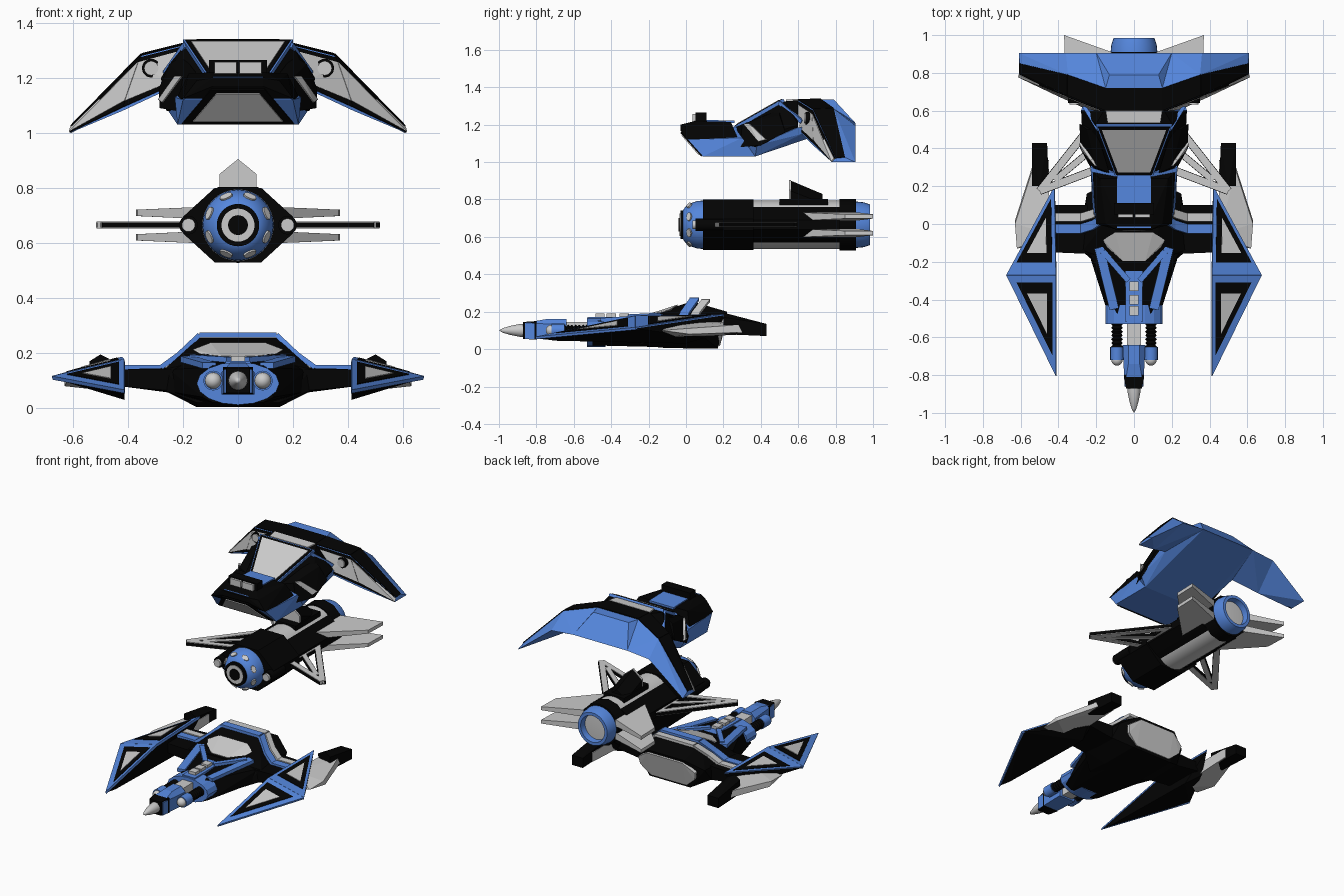
import bpy, bmesh, math
from mathutils import Vector, geometry
from itertools import product

if "Cube" in bpy.data.objects:
    bpy.data.objects.remove(bpy.data.objects["Cube"])

def material(name, c):
    m = bpy.data.materials.new(name)
    m.diffuse_color = (*c, 1)
    m.use_nodes = True
    m.node_tree.nodes["Principled BSDF"].inputs["Base Color"].default_value = m.diffuse_color
    return m

BLUE = material("blue", (0.09, 0.24, 0.72))
BLACK = material("black", (0.001, 0.001, 0.001))
GREY = None

def finish(bm, name, mat, mirror, smooth=False):
    bmesh.ops.recalc_face_normals(bm, faces=bm.faces)
    me = bpy.data.meshes.new(name)
    bm.to_mesh(me)
    bm.free()
    ob = bpy.data.objects.new(name, me)
    bpy.context.collection.objects.link(ob)
    if mat:
        me.materials.append(mat)
    if mirror:
        ob.modifiers.new("mirror", 'MIRROR').use_mirror_merge = False
    if smooth:
        bpy.ops.object.select_all(action='DESELECT')
        ob.select_set(True)
        bpy.context.view_layer.objects.active = ob
        bpy.ops.object.shade_smooth_by_angle(angle=math.radians(35))
    return ob

def hull(name, pts, mat, mirror=False):
    bm = bmesh.new()
    for p in pts:
        bm.verts.new(p)
    bmesh.ops.convex_hull(bm, input=bm.verts[:])
    bmesh.ops.delete(bm, geom=[v for v in bm.verts if not v.link_faces], context='VERTS')
    bmesh.ops.dissolve_limit(bm, angle_limit=0.02, verts=bm.verts[:], edges=bm.edges[:])
    return finish(bm, name, mat, mirror)

def sym(pts):
    return pts + [(-p[0], *p[1:]) for p in reversed(pts)]

def box(name, xs, ys, zs, mat, mirror=False):
    return hull(name, list(product(xs, ys, zs)), mat, mirror)

def plate(name, pts, mat, t=0.015, mirror=False, scale=1.0):
    # flat convex panel, optionally shrunk towards its middle
    pts = [Vector(p) for p in pts]
    c = sum(pts, Vector()) / len(pts)
    n = geometry.normal(pts) * t / 2
    pts = [c + (p - c) * scale for p in pts]
    return hull(name, [p + n for p in pts] + [p - n for p in pts], mat, mirror)

def bar(name, a, b, w, t, mat, mirror=True):
    a, b = Vector(a), Vector(b)
    s = (b - a).cross(Vector((0, 0, 1))).normalized() * w / 2
    return plate(name, [a - s, a + s, b + s, b - s], mat, t, mirror)

def lathe(name, profile, x, z, mat, seg=32, mirror=False):
    # profile of (radius, y) turned about a line along y
    bm = bmesh.new()
    rings = [[bm.verts.new((x + r * math.cos(2 * math.pi * i / seg), y,
                            z + r * math.sin(2 * math.pi * i / seg))) for i in range(seg)]
             for r, y in profile]
    for a, b in zip(rings, rings[1:]):
        for i in range(seg):
            j = (i + 1) % seg
            bm.faces.new((a[i], a[j], b[j], b[i]))
    bmesh.ops.remove_doubles(bm, verts=bm.verts[:], dist=1e-5)
    return finish(bm, name, mat, mirror, True)

# ---------- upper craft: cockpit with drooping wing ----------
F = [(.27, .62, 1.15), (.42, .69, 1.08), (.61, .78, 1.0)]
R1 = [(.15, .60, 1.33), (.35, .68, 1.28), (.605, .80, 1.02)]
R2 = [(.15, .72, 1.335), (.35, .79, 1.285), (.605, .85, 1.025)]
B = [(.2, .905, 1.21), (.36, .905, 1.195), (.61, .905, 1.0)]
hull("wing_centre", sym([F[0], R1[0], R2[0], B[0], (.13, .79, 1.335)]), BLUE)
for i, part in enumerate(("inner", "outer")):
    j = i + 1
    hull("wing_" + part, [F[i], R1[i], R2[i], B[i], F[j], R1[j], R2[j], B[j]], BLUE, True)
    plate("wing_top_panel_" + part, [R1[i], R1[j], R2[j], R2[i]], BLACK, .01, True)
    front = [F[i], F[j], R1[j], R1[i]]
    # the panels of both halves meet at the elbow
    lo, hi = [Vector(p) for p in (F[i], F[j])], [Vector(p) for p in (R1[i], R1[j])]
    for nm, m, t, a, b in (("rim", BLACK, .012, .07, .97), ("panel", GREY, .018, .18, .88)):
        plate(f"wing_front_{nm}_{part}", [lo[0].lerp(hi[0], a), lo[1].lerp(hi[1], a),
                                          lo[1].lerp(hi[1], b), lo[0].lerp(hi[0], b)], m, t, True)
plate("wing_top_centre", sym([R1[0], R2[0]]), BLACK, .012)
plate("canopy_top", sym([(.14, .535, 1.326), (.15, .6, 1.33)]), GREY, .016)
lathe("wing_lamp_ring", [(0, .67), (.034, .67), (.034, .64), (0, .64)], .315, 1.235, BLACK, 20, True)
lathe("wing_lamp", [(0, .66), (.026, .66), (.026, .632), (0, .632)], .315, 1.235, GREY, 20, True)

hull("cockpit_belly", sym([(.1, -.02, 1.17), (.2, .01, 1.12), (.22, .09, 1.03), (.22, .37, 1.03),
                           (.23, .3, 1.13), (.1, .27, 1.19)]), BLUE)
hull("cockpit_hood", sym([(.09, -.03, 1.17), (.09, -.03, 1.2), (.2, 0, 1.125), (.225, .28, 1.12),
                          (.18, .24, 1.215), (.1, .05, 1.22), (.15, 0, 1.19)]), BLACK)
hull("cockpit_floor", sym([(.22, .37, 1.03), (.27, .62, 1.15), (.26, .38, 1.09), (.28, .6, 1.185),
                           (.2, .28, 1.1), (.2, .9, 1.21)]), BLUE)
hull("cockpit_rear", sym([(.26, .37, 1.08), (.27, .6, 1.17), (.27, .4, 1.13), (.28, .6, 1.2),
                          (.1, .26, 1.17), (.2, .53, 1.325), (.16, .6, 1.33), (.21, .3, 1.1)]), BLACK)
chin = sym([(.1, -.025, 1.165), (.21, .09, 1.035)])
plate("chin_rim", chin, BLACK, .02, scale=.97)
plate("chin_panel", chin, GREY, .03, scale=.78)
hull("cockpit_side", [(.225, .29, 1.08), (.285, .40, 1.09), (.288, .53, 1.16), (.25, .5, 1.25),
                      (.13, .27, 1.19), (.2, .3, 1.2), (.2, .5, 1.28)], BLACK, True)
plate("side_slit", [(.20, .31, 1.205), (.225, .34, 1.205), (.285, .43, 1.12), (.27, .39, 1.11)], GREY, .015, True)
bar("cockpit_side_rim", (.19, .5, 1.318), (.262, .62, 1.215), .02, .02, BLUE)
canopy = sym([(.1, .26, 1.18), (.2, .525, 1.33)])
for nm, m, t, s in (("frame", BLUE, .02, 1), ("seal", BLACK, .028, .95), ("glass", GREY, .034, .85)):
    plate("canopy_" + nm, canopy, m, t, scale=s)
plate("hood_strip", sym([(.09, .11, 1.218), (.09, .26, 1.215)]), BLUE, .014)
box("sight_block", (-.105, .105), (.05, .11), (1.19, 1.265), BLACK)
box("sight_window", (.006, .085), (.035, .08), (1.204, 1.258), GREY, True)
box("nose_top", (-.09, .09), (-.022, .03), (1.18, 1.204), BLUE)

# ---------- middle craft: round engine pod ----------
Z = .665
lathe("pod_dome", [(0, -.02), (.07, -.02), (.095, -.005), (.115, .025), (.127, .06), (.13, .1), (0, .1)], 0, Z, BLUE)
for nm, r, y, m in (("outer", .077, -.03, BLACK), ("ring", .06, -.034, GREY), ("core", .036, -.04, BLACK)):
    lathe("eye_" + nm, [(0, .02), (r, .02), (r, y), (0, y)], 0, Z, m)
for k in range(8):
    a = math.pi * (k + .5) / 4
    rad, tan = Vector((math.cos(a), 0, math.sin(a))), Vector((-math.sin(a), 0, math.cos(a)))
    slope = (rad * .6 + Vector((0, .8, 0))).normalized()
    c = Vector((0, .018, Z)) + rad * .110
    plate("dome_port", [c + tan * .024 * math.cos(q) + slope * .015 * math.sin(q)
                        for q in [i * math.pi / 6 for i in range(12)]], GREY, .014)
lathe("pod_body", [(0, .09), (.13, .09), (.13, .85), (0, .85)], 0, Z, GREY)
section = sym([(.085, .53), (.2, .635), (.2, .695), (.085, .8)])
hull("pod_front_block", [(x, y, z) for x, z in section for y in (.09, .36)], BLACK)
hull("pod_side_block", [(x, y, z) for x, z in ((.09, .57), (.09, .76), (.125, .59), (.125, .74), (.19, .64), (.19, .69))
                        for y in (.36, .82)], BLACK, True)
box("pod_saddle", (-.075, .075), (.5, .76), (.7, .803), BLACK)
lathe("pod_rear_ring", [(0, .82), (.138, .82), (.138, .91), (0, .91)], 0, Z, BLACK, 12)
lathe("nozzle", [(.1, .9), (.125, .9), (.12, .95), (.108, .985), (.088, .985), (.083, .94)], 0, Z, BLUE)
lathe("nozzle_core", [(0, .89), (.09, .89), (.085, .945), (0, .95)], 0, Z, GREY)
lathe("gun_ring", [(0, .2), (.034, .2), (.034, .05), (0, .05)], .18, Z, BLACK, 20, True)
lathe("gun_barrel", [(0, .1), (.024, .1), (.024, .035), (0, .035)], .18, Z, GREY, 20, True)
fin = sym([(.068, 0, .78), (.068, 0, .85)]) + [(0, 0, .905)]
hull("top_fin", [(x, y, z if z < .8 else z - (y - .55) * .42) for x, _, z in fin for y in (.56, .73)], BLACK)
hull("top_fin_face", [(x, y, z) for x, _, z in fin for y in (.55, .562)], GREY)
for s, nm in ((1, "upper"), (-1, "lower")):
    hull("rear_fin_" + nm, [(x, y, Z + s * h) for x, y, lo, hi in
         ((.09, .58, .02, .068), (.09, .9, .02, .068), (.365, .85, .033, .056), (.37, 1, .033, .056))
         for h in (lo, hi)], GREY, True)
# forward-swept lattice fins, grey above and below with a black edge
tip, ra, rb, mid = (.5, .175, Z), (.18, .58, Z), (.17, .3, Z), (.18, .43, Z)
for nm, a, b, w in (("rear", ra, tip, .036), ("front", rb, tip, .036), ("root", ra, rb, .05),
                    ("brace", mid, (.42, .23, Z), .03)):
    bar("lattice_" + nm, a, b, w, .026, GREY)
    bar("lattice_edge_" + nm, a, b, w + .006, .018, BLACK)

# ---------- lower craft: hull ----------
hull("hull_core", sym([(.14, .03, .255), (.14, .22, .2), (.22, .02, .18), (.25, .16, .14), (.15, .17, .004),
                       (.26, .1, .06), (.28, -.14, .07), (.27, -.14, .14), (.15, -.1, .005), (.17, -.14, .18),
                       (.1, -.2, .18), (.15, -.25, .02)]), BLACK)
hull("hull_nose", sym([(.25, -.12, .06), (.25, -.12, .14), (.17, -.14, .18), (.13, -.5, .04),
                       (.14, -.36, .12), (.08, -.5, .15), (.1, -.1, .01), (.09, -.5, .02)]), BLACK)
hull("hull_arm", [(.2, -.16, .06), (.2, -.16, .14), (.2, .1, .05), (.2, .1, .15), (.3, -.15, .065),
                  (.43, -.15, .08), (.43, -.15, .14), (.43, .1, .08), (.43, .1, .14)], BLACK, True)
# stripes that arch over the hull and run out along the arms
for nm, m, y, dy, top in (("blue", BLUE, -.05, .05, .266), ("grey", GREY, .012, .045, .258)):
    path = [(.43, y, .148), (.28, y, .148), (.215, y + .02, .195), (.14, y + .07, top), (-.14, y + .07, top)]
    for k, (a, b) in enumerate(zip(path, path[1:])):
        plate("stripe_" + nm, [a, b, (b[0], b[1] + dy, b[2]), (a[0], a[1] + dy, a[2])], m, .018, k < 3)
plate("stern_panel", sym([(.13, .217, .185), (.21, .195, .13), (.2, .185, .08), (.13, .172, .02)]), GREY, .02)
# front deck panel lies on the sloping black core
hull("deck_panel", sym([(.1, -.045, .238), (.165, -.085, .213), (.14, -.125, .198), (.06, -.195, .189),
                        (.1, -.06, .17), (.05, -.18, .16)]), GREY)

# nose frame, blocks and front weapon
bar("nose_rail", (.185, -.125, .178), (.105, -.45, .155), .05, .022, BLUE)
bar("nose_inner_rail", (.165, -.145, .184), (.03, -.3, .176), .03, .02, BLUE)
box("nose_spine", (-.045, .045), (-.52, -.25), (.12, .172), BLUE)
for y in (-.33, -.40, -.46):
    box("spine_block", (-.025, .025), (y - .025, y + .025), (.15, .19), GREY)
collar = [(.15 * math.cos(a), .09 + .078 * math.sin(a)) for a in [i * math.pi / 8 for i in range(16)]]
hull("nose_collar", [(x, y, z) for x, z in collar for y in (-.53, -.43)], BLUE)
lathe("spring", [(.031 if i % 2 else .022, -.66 + i * .01) for i in range(15)], .09, .1, BLACK, 16, True)
lathe("spring_cap", [(0, -.65), (.036, -.65), (.036, -.72), (0, -.72)], .09, .1, BLUE, 16, True)
lathe("spring_ball", [(.03 * math.sin(i * math.pi / 8), -.72 - .03 * math.cos(i * math.pi / 8))
                      for i in range(9)], .09, .1, GREY, 16, True)
box("weapon_shaft", (-.038, .038), (-.66, -.5), (.06, .145), GREY)
hull("weapon_body", sym([(.03, -.64, .162), (.06, -.64, .13), (.06, -.64, .05), (.03, -.74, .162), (.05, -.86, .14),
                         (.05, -.86, .055)]), BLUE)
hull("weapon_muzzle", sym([(.054, -.8, .05), (.054, -.8, .15), (.042, -.872, .055), (.042, -.872, .145)]), BLACK)
lathe("weapon_tip", [(0, -.84), (.036, -.84), (.034, -.89), (.024, -.94), (.012, -.98), (0, -1)], 0, .1, GREY, 24)

# side blades
T, O, R, I = (.412, -.805, .06), (.675, -.27, .11), (.42, .2, .18), (.412, -.27, .172)
hull("blade_underside", [T, O, R, I, (.412, 0, .03), (.412, -.7, .045), (.46, .1, .06)], BLACK, True)
for nm, tri in (("front", (T, O, I)), ("rear", (I, O, R))):
    plate("blade_skin_" + nm, tri, BLUE, .014, True)
    c = [Vector(p) for p in tri]
    inner = [p.lerp(c[0] * .25 + c[1] * .25 + c[2] * .5, .28) for p in c]
    plate("blade_recess_" + nm, inner, BLACK, .02, True)
    plate("blade_insert_" + nm, inner, GREY, .026, True, .55)
hull("blade_tail", [(.45, .34, .08), (.45, .34, .14), (.54, .3, .09), (.54, .28, .13), (.63, .02, .08), (.63, 0, .11),
                    (.62, -.13, .1), (.45, -.1, .06), (.45, -.05, .15)], GREY, True)
hull("tail_box", [(.46, .43, .07), (.54, .43, .07), (.46, .43, .135), (.54, .43, .135), (.46, .2, .08), (.54, .2, .08),
                  (.45, .2, .17), (.54, .2, .17), (.5, .2, .195)], BLACK, True)
